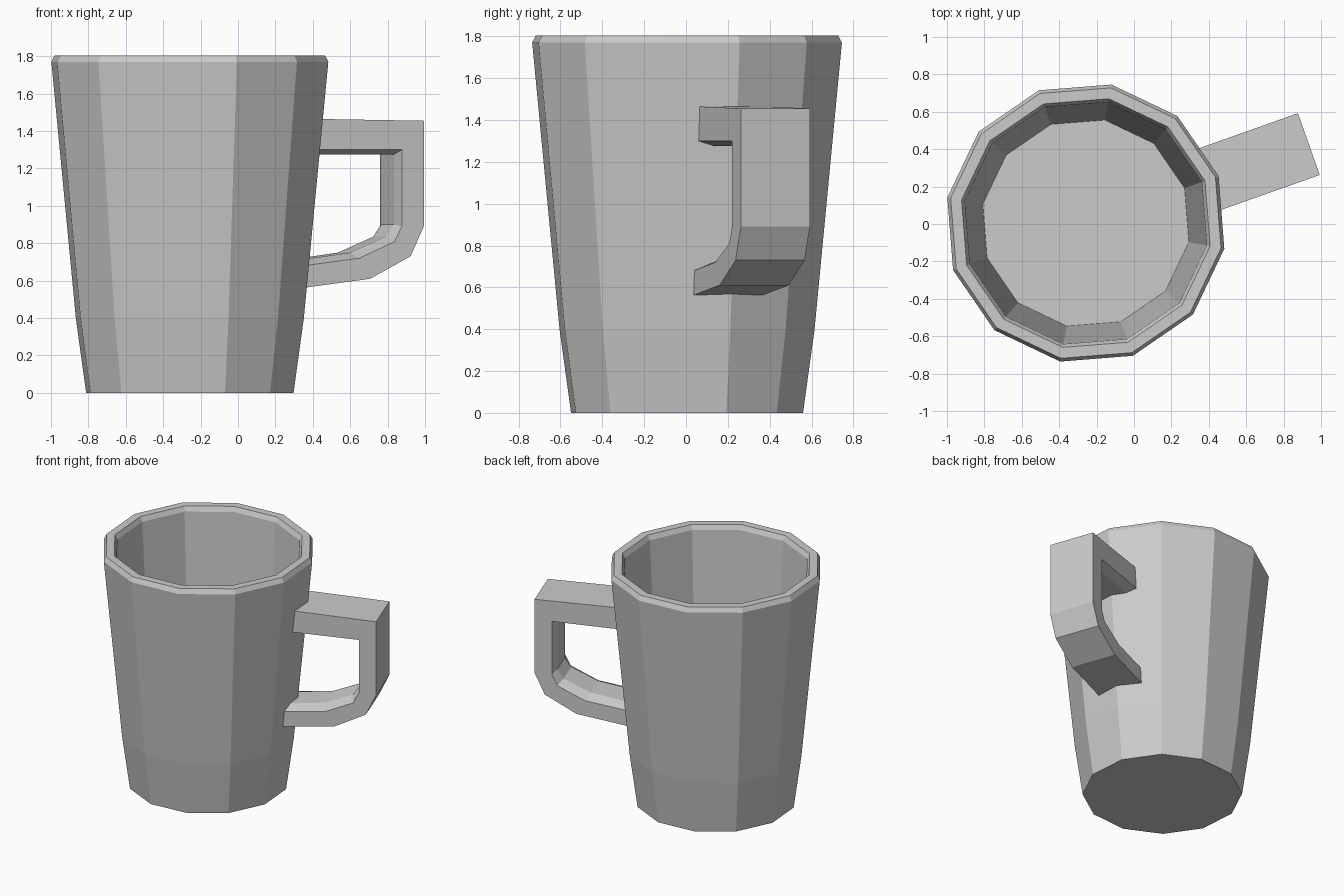
import bpy, bmesh
from math import cos, sin, radians
from mathutils import Matrix

if "Cube" in bpy.data.objects:
    bpy.data.objects.remove(bpy.data.objects["Cube"])

SIDES = 12
TURN = radians(19.5)             # direction the handle points
PLACE = Matrix.Translation((-0.2575, 0.005, 0)) @ Matrix.Rotation(TURN, 4, 'Z')


def loft(name, rings):
    """Skin a list of equal-length closed rings and cap both ends."""
    bm = bmesh.new()
    loops = [[bm.verts.new(PLACE @ Matrix.Translation(p).to_translation()) for p in r]
             for r in rings]
    n = len(loops[0])
    for a, b in zip(loops, loops[1:]):
        for i in range(n):
            j = (i + 1) % n
            bm.faces.new((a[i], a[j], b[j], b[i]))
    bm.faces.new(loops[0][::-1])
    bm.faces.new(loops[-1])
    bmesh.ops.recalc_face_normals(bm, faces=bm.faces[:])
    mesh = bpy.data.meshes.new(name)
    bm.to_mesh(mesh)
    bm.free()
    obj = bpy.data.objects.new(name, mesh)
    bpy.context.collection.objects.link(obj)
    return obj


# Mug body: outer wall, bevelled rim, inner wall, floor as (radius, z)
profile = [(0.564, 0), (0.62, 0.4), (0.753, 1.77), (0.735, 1.805),
           (0.676, 1.805), (0.658, 1.77), (0.56, 0.2)]
step = radians(360 / SIDES)
loft("mug_body", [[(r * cos(i * step), r * sin(i * step), z) for i in range(SIDES)]
                  for r, z in profile])

# Handle: outer edge, inner edge and raised inner face as (distance, z) per station
stations = [
    ((0.64, 1.465), (0.64, 1.30), (0.64, 1.275)),
    ((1.265, 1.455), (1.14, 1.30), (1.122, 1.275)),
    ((1.265, 0.89), (1.14, 0.89), (1.122, 0.90)),
    ((1.19, 0.73), (1.10, 0.81), (1.075, 0.835)),
    ((0.96, 0.61), (0.90, 0.72), (0.875, 0.75)),
    ((0.585, 0.562), (0.585, 0.68), (0.585, 0.71)),
]
W, V = 0.175, 0.10               # half widths of the handle and its inner face
loft("handle", [[(o[0], -W, o[1]), (o[0], W, o[1]), (i[0], W, i[1]),
                 (f[0], V, f[1]), (f[0], -V, f[1]), (i[0], -W, i[1])]
                for o, i, f in stations])
